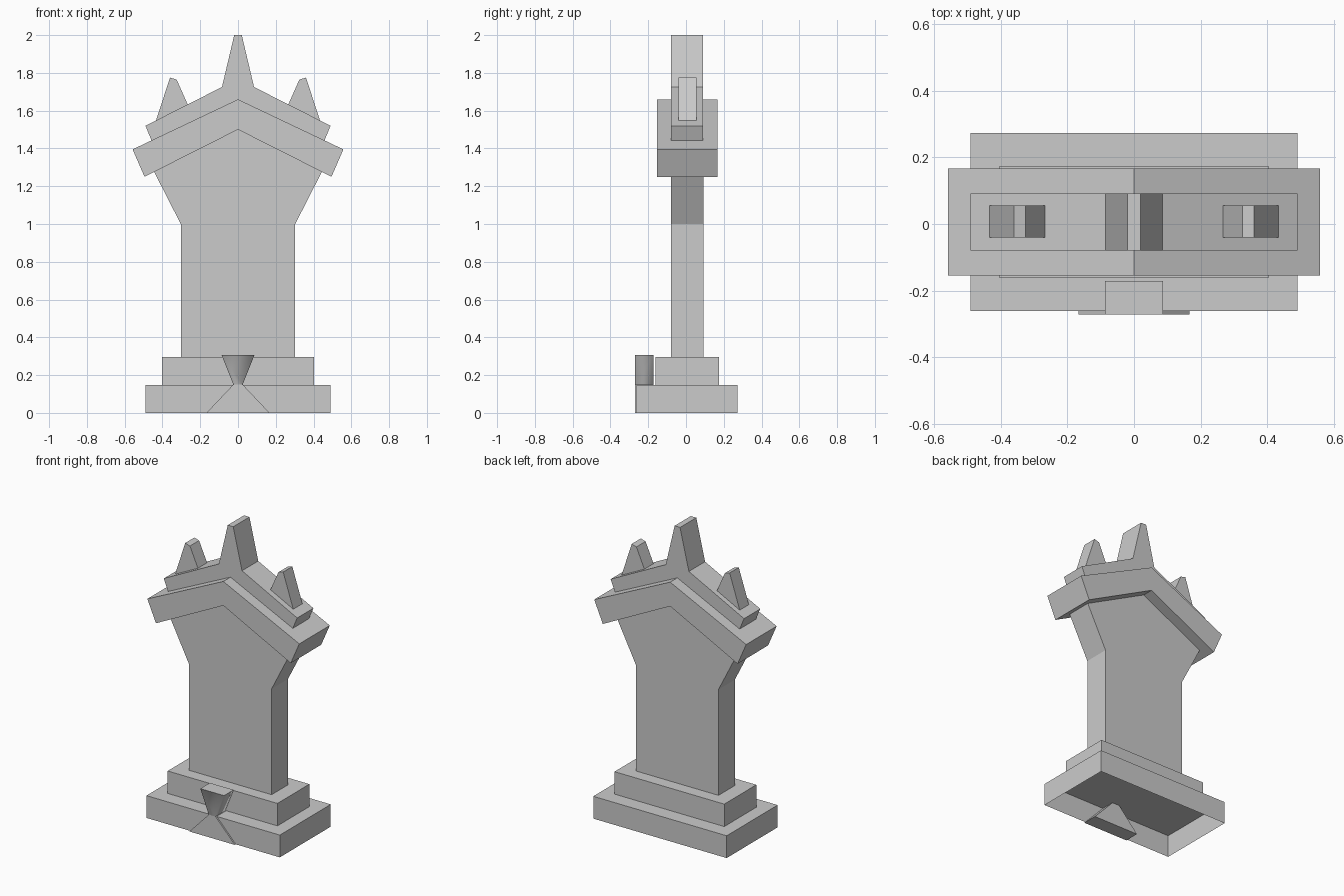
import bpy
import bmesh

if "Cube" in bpy.data.objects:
    bpy.data.objects.remove(bpy.data.objects["Cube"], do_unlink=True)

# Single stone colour
stone = bpy.data.materials.new("grey stone")
stone.use_nodes = True
GREY = (0.6, 0.6, 0.6, 1)
stone.diffuse_color = GREY
stone.node_tree.nodes["Principled BSDF"].inputs["Base Color"].default_value = GREY

MID_Y = 0.006  # centre plane of the masonry


def slab(name, outline, depth, mid=MID_Y, open_bottom=False, smooth_sides=False):
    """Extrude a front (x, z) outline along y, centred on mid."""
    bm = bmesh.new()
    front = bm.faces.new([bm.verts.new((x, mid - depth / 2, z)) for x, z in outline])
    geo = bmesh.ops.extrude_face_region(bm, geom=[front], use_keep_orig=True)["geom"]
    bmesh.ops.translate(bm, vec=(0, depth, 0),
                        verts=[g for g in geo if isinstance(g, bmesh.types.BMVert)])
    bmesh.ops.recalc_face_normals(bm, faces=bm.faces)
    if open_bottom:
        low = [f for f in bm.faces if f.normal.z < -0.99]
        bmesh.ops.delete(bm, geom=low, context="FACES_ONLY")
    if smooth_sides:
        for f in bm.faces:
            f.smooth = abs(f.normal.z) < 0.9
    mesh = bpy.data.meshes.new(name)
    bm.to_mesh(mesh)
    bm.free()
    mesh.materials.append(stone)
    obj = bpy.data.objects.new(name, mesh)
    bpy.context.collection.objects.link(obj)
    return obj


def mirrored(half):
    """Complete a right-half outline, listed bottom to top, with its mirror."""
    return half + [(-x, z) for x, z in reversed(half) if x > 0]


def block(half_width, low, high):
    return mirrored([(half_width, low), (half_width, high)])


# Stepped plinth, hollow underneath
slab("plinth_base", block(0.49, 0, 0.148), 0.534, open_bottom=True)
slab("plinth_step", block(0.403, 0.148, 0.297), 0.336)

# Upright wall flaring under the gable
slab("wall", mirrored([(0.303, 0.297), (0.303, 1.0), (0.45, 1.288), (0, 1.515)]), 0.172)

# Gable: wide chevron
slab("gable", [(0, 1.5), (0.495, 1.25), (0.558, 1.395), (0, 1.66),
               (-0.558, 1.395), (-0.495, 1.25)], 0.32)

# Ridge chevron with the centre spike
slab("ridge_and_spike", [(0, 1.655)] + mirrored(
    [(0.457, 1.44), (0.49, 1.52), (0.085, 1.725), (0.02, 2.0)]), 0.17)

# Small leaning spikes on both slopes
for side, sign in (("left", 1), ("right", -1)):
    slab(side + "_spike", [(sign * x, z) for x, z in
         [(0.265, 1.63), (0.325, 1.765), (0.36, 1.775), (0.435, 1.545)]], 0.096, 0.008)

# Hourglass ornament on the front of the plinth
slab("ornament_foot", mirrored([(0.167, 0), (0.025, 0.15)]), 0.1, -0.221)
slab("ornament_cup", mirrored([(0.025, 0.15), (0.087, 0.306)]), 0.1, -0.221,
     smooth_sides=True)
